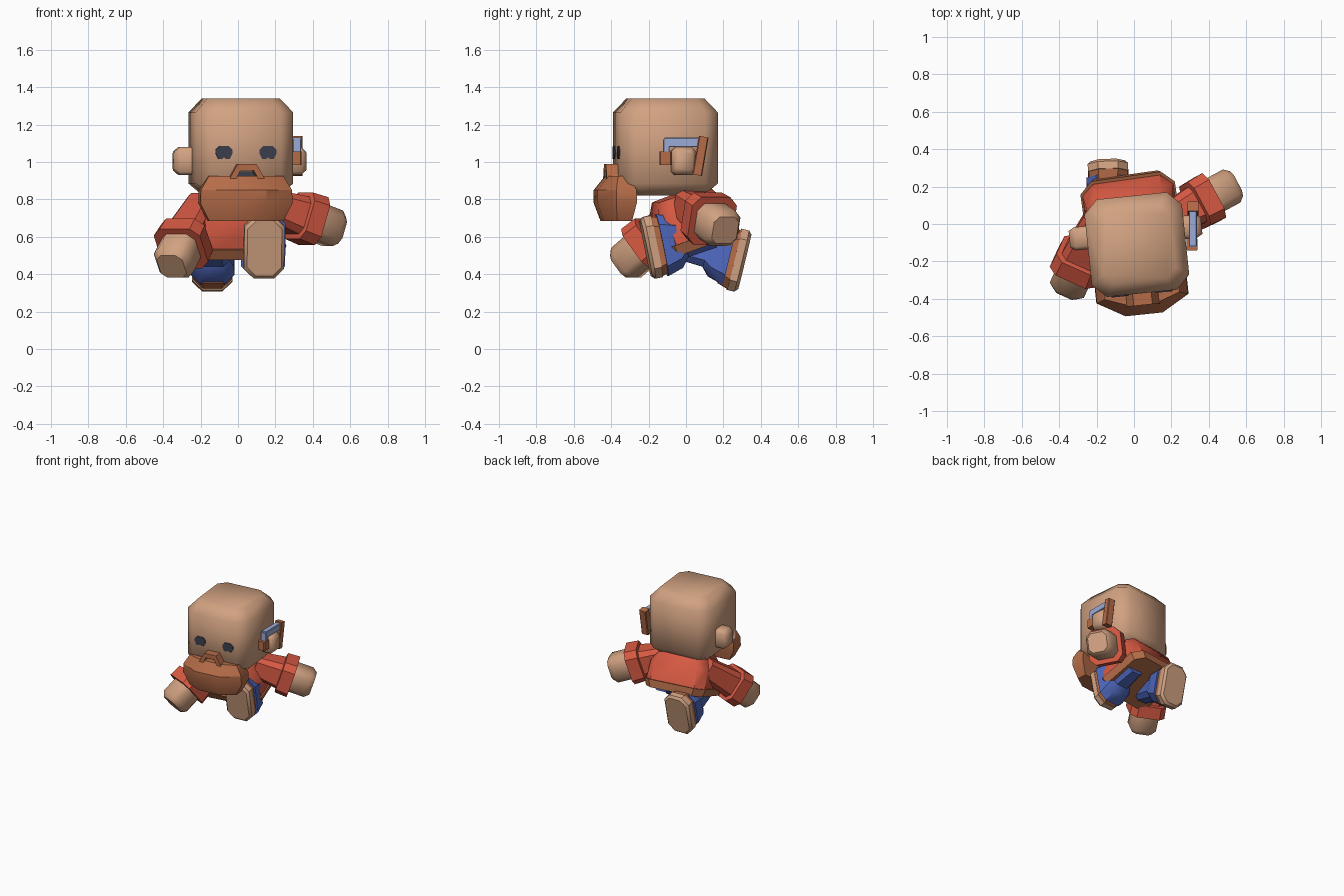
import bpy, bmesh, math
from mathutils import Vector, Matrix

if "Cube" in bpy.data.objects:
    bpy.data.objects.remove(bpy.data.objects["Cube"])


def material(name, rgb):
    m = bpy.data.materials.new(name)
    m.diffuse_color = (*rgb, 1)
    m.use_nodes = True
    m.node_tree.nodes["Principled BSDF"].inputs["Base Color"].default_value = m.diffuse_color
    return m


TAN = material("tan", (0.64, 0.36, 0.22))
BROWN = material("brown", (0.46, 0.15, 0.065))
RED = material("red", (0.67, 0.10, 0.055))
BLUE = material("blue", (0.08, 0.14, 0.52))
STEEL = material("pale blue", (0.33, 0.41, 0.68))
DARK = material("dark grey", (0.045, 0.05, 0.075))


def rings_mesh(name, mat, M, rings, smooth=50):
    """Skin a list of equal-length point rings, cap both ends."""
    bm = bmesh.new()
    vs = [[bm.verts.new(M @ Vector(p)) for p in r] for r in rings]
    n = len(vs[0])
    for a, b in zip(vs, vs[1:]):
        for i in range(n):
            j = (i + 1) % n
            bm.faces.new((a[i], a[j], b[j], b[i]))
    bm.faces.new(vs[0][::-1])
    bm.faces.new(vs[-1])
    bmesh.ops.recalc_face_normals(bm, faces=bm.faces)
    me = bpy.data.meshes.new(name)
    bm.to_mesh(me)
    bm.free()
    me.materials.append(mat)
    ob = bpy.data.objects.new(name, me)
    bpy.context.collection.objects.link(ob)
    bpy.ops.object.select_all(action='DESELECT')
    ob.select_set(True)
    bpy.context.view_layer.objects.active = ob
    bpy.ops.object.shade_smooth_by_angle(angle=math.radians(smooth))
    return ob


def loft(name, mat, M, stations, c=0.3, smooth=50):
    """Chamfered-rectangle sections (height, half x, half y) along local z."""
    rings = []
    for t, a, b in stations:
        k = min(a, b) * c
        rings.append([(a, -b + k, t), (a, b - k, t), (a - k, b, t), (-a + k, b, t),
                      (-a, b - k, t), (-a, -b + k, t), (-a + k, -b, t), (a - k, -b, t)])
    return rings_mesh(name, mat, M, rings, smooth)


def aim(start, direction):
    """Frame at start whose z axis runs along direction, x axis level."""
    z = Vector(direction).normalized()
    up = Vector((0, 0, 1)) if abs(z.z) < 0.9 else Vector((0, 1, 0))
    x = up.cross(z).normalized()
    y = z.cross(x)
    M = Matrix((x, y, z)).transposed().to_4x4()
    M.translation = Vector(start)
    return M


def bar(name, mat, p, q, a, b):
    d = Vector(q) - Vector(p)
    return loft(name, mat, aim(p, d), [(0, a, b), (d.length, a, b)], 0.2, 30)


# Head, turned slightly to one side
H = Matrix.Translation((0.015, -0.11, 0)) @ Matrix.Rotation(math.radians(6), 4, 'Z')
loft("head", TAN, H, [(0.82, 0.19, 0.19), (0.885, 0.262, 0.262),
                      (1.265, 0.262, 0.262), (1.34, 0.195, 0.195)], 0.28, 60)

# Ears and eyes, one per side
for s, side in ((-1, "left"), (1, "right")):
    E = H @ Matrix.Translation((s * 0.25, 0.065, 1.005)) @ Matrix.Rotation(s * math.pi / 2, 4, 'Y')
    loft(side + "_ear", TAN, E, [(0, 0.075, 0.062), (0.075, 0.075, 0.062), (0.105, 0.05, 0.045)])
    eye = [(-0.045, 0), (-0.045, 0.02), (-0.025, 0.04), (0.025, 0.04), (0.045, 0.02), (0.045, 0),
           (0.03, -0.03), (0.01, -0.03), (0, -0.02), (-0.01, -0.03), (-0.03, -0.03)]
    rings_mesh(side + "_eye", DARK, H, [[(s * 0.118 + x, y, 1.045 + z) for x, z in eye]
                                        for y in (-0.2615, -0.268)], 30)


# Beard: half-octagon sections stacked in height
def beard_ring(z, w, back, mid, front, f):
    return [(-w, back, z), (-w, mid, z), (-f, front, z), (f, front, z), (w, mid, z), (w, back, z)]


rings_mesh("beard", BROWN, H, [
    beard_ring(0.685, 0.20, -0.20, -0.28, -0.34, 0.09),
    beard_ring(0.78, 0.248, -0.18, -0.29, -0.375, 0.10),
    beard_ring(0.85, 0.245, -0.18, -0.29, -0.375, 0.10),
    beard_ring(0.925, 0.20, -0.22, -0.275, -0.315, 0.09)], 30)

# Moustache arch over the mouth
arch = [(-0.095, 0.91), (-0.05, 0.99), (0.05, 0.99), (0.095, 0.91),
        (0.06, 0.91), (0.035, 0.955), (-0.035, 0.955), (-0.06, 0.91)]
rings_mesh("moustache", BROWN, H, [[(x, y, z) for x, z in arch] for y in (-0.25, -0.325)], 30)
rings_mesh("mouth", DARK, H, [[(x, y, z) for x, z in ((-.055, .91), (-.035, .95), (.035, .95), (.055, .91))]
                              for y in (-0.261, -0.27)], 30)

# Small tool tucked behind the right ear
bar("tool_bar", STEEL, (0.315, -0.115, 1.105), (0.315, 0.07, 1.105), 0.022, 0.026)
bar("tool_drop", STEEL, (0.315, -0.105, 1.12), (0.315, -0.105, 1.04), 0.022, 0.017)
bar("tool_grip", BROWN, (0.31, -0.11, 1.055), (0.31, -0.11, 0.985), 0.03, 0.033)
bar("tool_handle", BROWN, (0.315, 0.095, 1.135), (0.315, 0.06, 0.93), 0.03, 0.026)

# Torso leaning forward, with a belt around its hem
T = (Matrix.Translation((-0.01, 0.02, 0.68)) @ Matrix.Rotation(math.radians(8), 4, 'Z')
     @ Matrix.Rotation(math.radians(20), 4, 'X'))
loft("torso", RED, T, [(-0.09, 0.245, 0.205), (0.06, 0.235, 0.19), (0.16, 0.17, 0.14)], 0.3, 40)
loft("belt", BROWN, T, [(-0.14, 0.235, 0.21), (-0.08, 0.255, 0.222)], 0.3, 30)

# Arms: sleeve with a wide cuff, then a blocky hand
for side, shoulder, tip in (("left", (-0.2, 0.0, 0.74), (-0.355, -0.345, 0.44)),
                            ("right", (0.2, 0.03, 0.76), (0.535, 0.21, 0.635))):
    d = Vector(tip) - Vector(shoulder)
    L = d.length
    A = aim(shoulder, d)
    e = L - 0.155
    loft(side + "_sleeve", RED, A, [(-0.05, 0.08, 0.08), (e - 0.1, 0.105, 0.105),
                                    (e - 0.095, 0.13, 0.13), (e, 0.135, 0.135)], 0.35, 40)
    loft(side + "_hand", TAN, A, [(e - 0.02, 0.10, 0.10), (L - 0.035, 0.10, 0.10),
                                  (L, 0.075, 0.075)], 0.4)

# Legs: flared trouser, brown shoe, tan sole
for side, hip, d in (("right", (0.12, 0.09, 0.60), (0.07, -0.98, -0.2)),
                     ("left", (-0.13, 0.01, 0.54), (-0.03, 0.97, -0.235))):
    A = aim(hip, d)
    k = 1.0 if side == "right" else 0.87
    loft(side + "_trouser", BLUE, A, [(-0.06, 0.07, 0.07), (0.1, 0.09, 0.09 * k),
                                      (0.14, 0.112, 0.14 * k), (0.225, 0.118, 0.168 * k)], 0.45, 35)
    loft(side + "_shoe", BROWN, A, [(0.2, 0.1, 0.145), (0.265, 0.105, 0.165)], 0.5, 30)
    loft(side + "_sole", TAN, A, [(0.255, 0.108, 0.168), (0.295, 0.108, 0.168), (0.312, 0.092, 0.15)], 0.5, 40)
